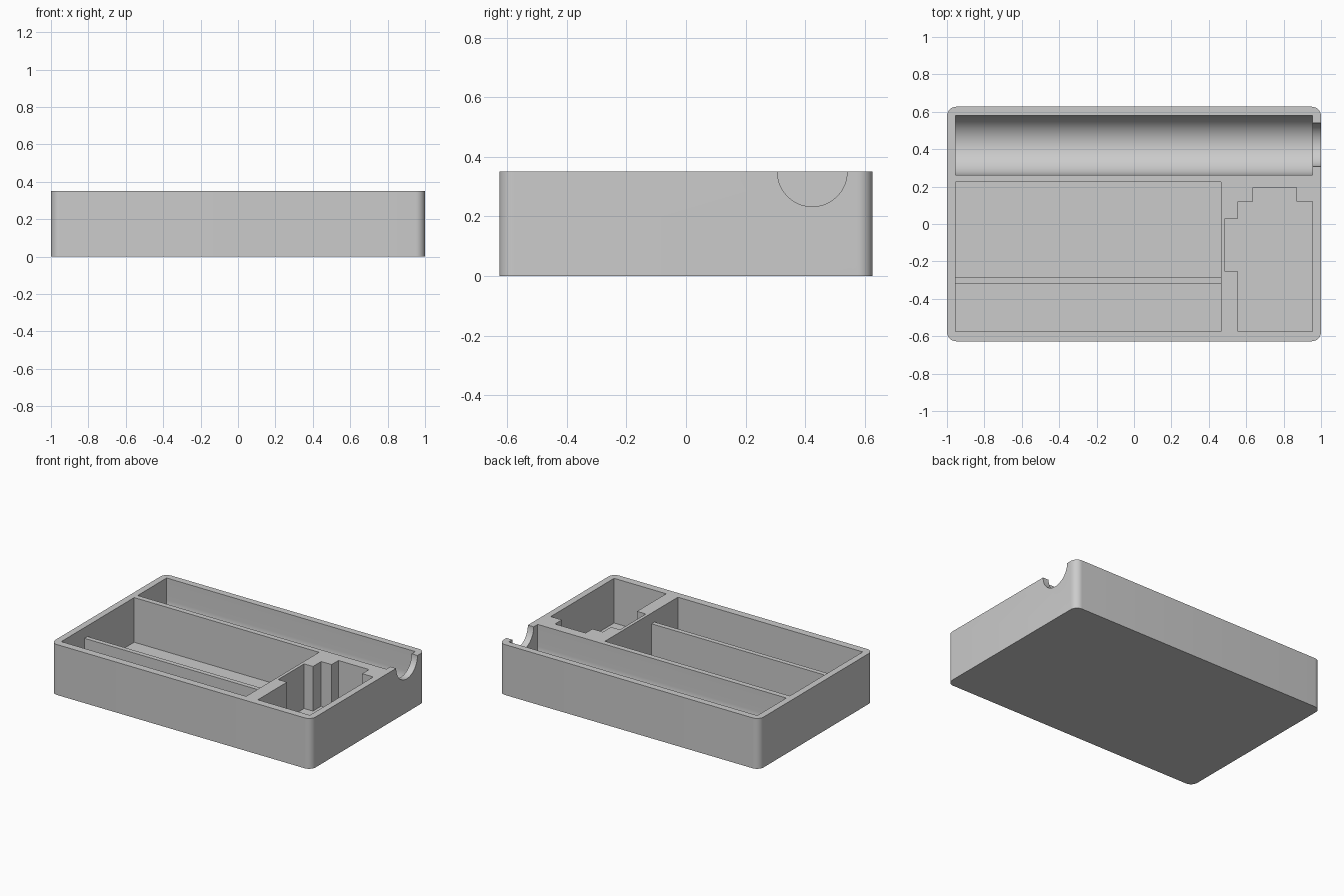
import bpy
import bmesh
from math import sin, cos, pi, radians

if "Cube" in bpy.data.objects:
    bpy.data.objects.remove(bpy.data.objects["Cube"])

HEIGHT, FLOOR, INNER = 0.35, 0.04, 0.955
ABOVE = HEIGHT + 0.1

grey = bpy.data.materials.new("plain grey")
grey.use_nodes = True
grey.diffuse_color = (0.6, 0.6, 0.6, 1)
grey.node_tree.nodes["Principled BSDF"].inputs["Base Color"].default_value = (0.6, 0.6, 0.6, 1)


def arc(cx, cy, r, start, end, steps):
    angles = [radians(start + (end - start) * i / steps) for i in range(steps + 1)]
    return [(cx + r * cos(a), cy + r * sin(a)) for a in angles]


def prism(name, outline, low, high, along_x=False):
    """Extrude an outline: (x, y) upward, or (y, z) along x."""
    bm = bmesh.new()
    place = (lambda u, v: (low, u, v)) if along_x else (lambda u, v: (u, v, low))
    face = bm.faces.new([bm.verts.new(place(u, v)) for u, v in outline])
    moved = bmesh.ops.extrude_face_region(bm, geom=[face])["geom"]
    shift = (high - low, 0, 0) if along_x else (0, 0, high - low)
    bmesh.ops.translate(bm, vec=shift, verts=[g for g in moved if isinstance(g, bmesh.types.BMVert)])
    bmesh.ops.recalc_face_normals(bm, faces=bm.faces)
    mesh = bpy.data.meshes.new(name)
    bm.to_mesh(mesh)
    bm.free()
    mesh.materials.append(grey)
    obj = bpy.data.objects.new(name, mesh)
    bpy.context.collection.objects.link(obj)
    return obj


# Tray body with rounded vertical corners
R = 0.05
outline = []
for sx, sy, start in ((1, 1, 0), (-1, 1, 90), (-1, -1, 180), (1, -1, 270)):
    outline += arc(sx * (1 - R), sy * (0.627 - R), R, start, start + 90, 10)
tray = prism("organizer_tray", outline, 0, HEIGHT)

# Round-bottomed long channel at the back
CY, CR = 0.422, 0.159
channel = arc(CY, FLOOR + CR, CR, 180, 360, 48) + [(CY + CR, ABOVE), (CY - CR, ABOVE)]

# Wide compartment with a lower divider wall
front, back, div_a, div_b, div_top = -0.575, 0.225, -0.32, -0.287, 0.275
wide = [(front, FLOOR), (div_a, FLOOR), (div_a, div_top), (div_b, div_top),
        (div_b, FLOOR), (back, FLOOR), (back, ABOVE), (front, ABOVE)]

# Stepped compartment on the side
stepped = [(0.555, front), (INNER, front), (INNER, 0.12), (0.87, 0.12), (0.87, 0.195),
           (0.635, 0.195), (0.635, 0.12), (0.555, 0.12), (0.555, 0.03),
           (0.487, 0.03), (0.487, -0.255), (0.555, -0.255)]

# Half-round notch through the end wall
notch = arc(0.424, HEIGHT, 0.117, 180, 360, 40) + [(0.541, ABOVE), (0.307, ABOVE)]

cutters = [
    prism("channel_cutter", channel, -INNER, INNER, True),
    prism("wide_compartment_cutter", wide, -INNER, 0.465, True),
    prism("stepped_compartment_cutter", stepped, FLOOR, ABOVE),
    prism("notch_cutter", notch, 0.9, 1.1, True),
]
for cutter in cutters:
    cutter.hide_render = True
    cut = tray.modifiers.new(cutter.name, "BOOLEAN")
    cut.operation = "DIFFERENCE"
    cut.solver = "EXACT"
    cut.object = cutter

# Bake the cuts, drop the cutters and smooth only the round surfaces
graph = bpy.context.evaluated_depsgraph_get()
mesh = bpy.data.meshes.new_from_object(tray.evaluated_get(graph))
tray.modifiers.clear()
tray.data = mesh
for cutter in cutters:
    bpy.data.objects.remove(cutter)
for poly in mesh.polygons:
    poly.use_smooth = True
    poly.material_index = 0
mesh.set_sharp_from_angle(angle=radians(30))
